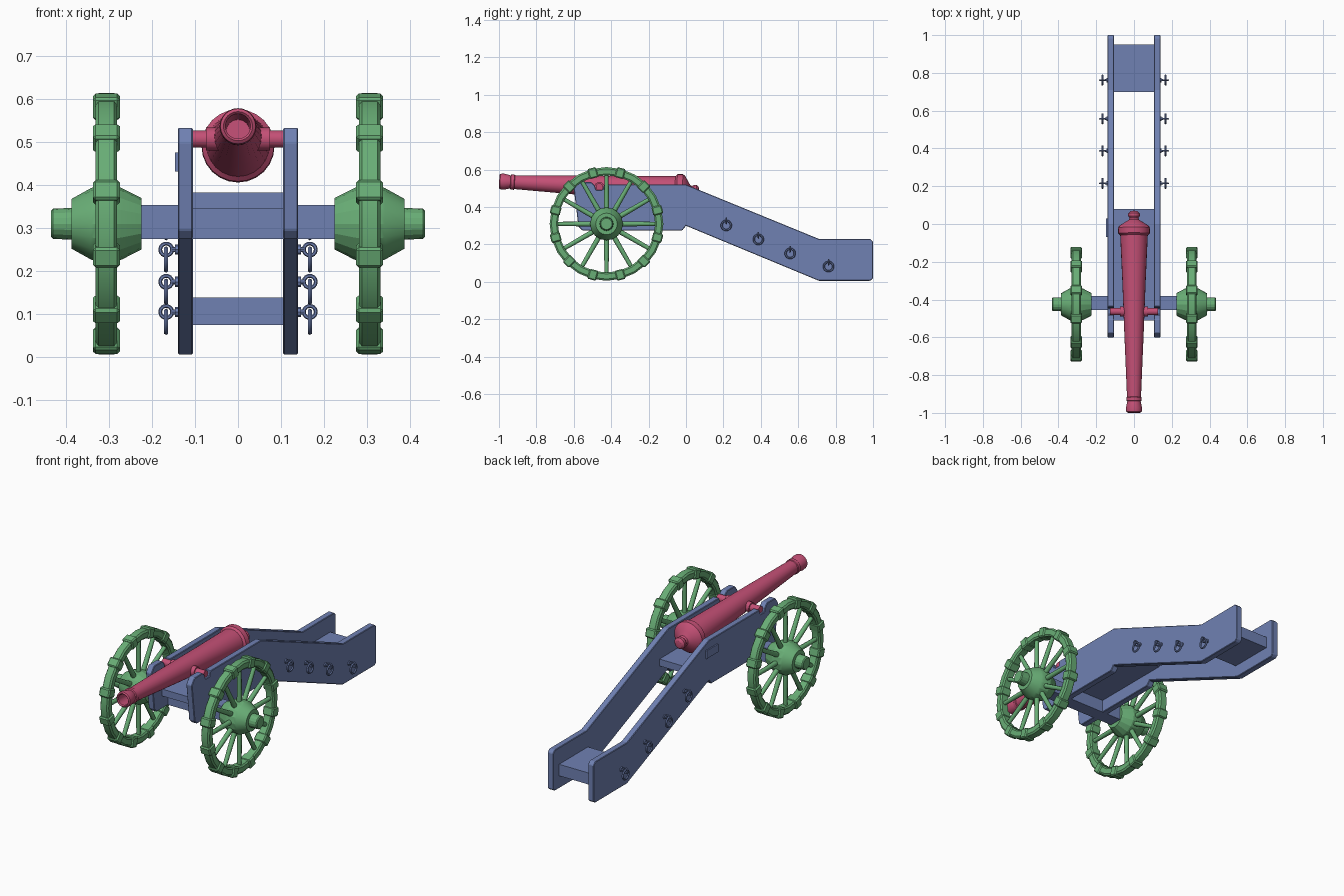
import bpy, bmesh, math
from mathutils import Matrix, Vector

if "Cube" in bpy.data.objects:
    bpy.data.objects.remove(bpy.data.objects["Cube"])


def material(name, rgb):
    m = bpy.data.materials.new(name)
    m.diffuse_color = (*rgb, 1)
    m.use_nodes = True
    m.node_tree.nodes["Principled BSDF"].inputs["Base Color"].default_value = m.diffuse_color
    return m


RED = material("barrel_red", (0.55, 0.08, 0.18))
BLUE = material("carriage_blue", (0.16, 0.22, 0.45))
GREEN = material("wheel_green", (0.14, 0.42, 0.18))


def finish(bm, name, mat, bevel=0, smooth=30):
    bmesh.ops.recalc_face_normals(bm, faces=bm.faces[:])
    me = bpy.data.meshes.new(name)
    bm.to_mesh(me)
    bm.free()
    ob = bpy.data.objects.new(name, me)
    bpy.context.collection.objects.link(ob)
    me.materials.append(mat)
    if bevel:
        b = ob.modifiers.new("bevel", "BEVEL")
        b.width, b.segments = bevel, 1
    if smooth:
        bpy.ops.object.select_all(action='DESELECT')
        ob.select_set(True)
        bpy.context.view_layer.objects.active = ob
        bpy.ops.object.shade_smooth_by_angle(angle=math.radians(smooth))
    return ob


def lathe(bm, prof, n, mat, closed=False):
    """Turn (distance, radius) pairs about local z; mat places the result."""
    rings = []
    for d, r in prof:
        if r == 0:
            rings.append([bm.verts.new(mat @ Vector((0, 0, d)))] * n)
        else:
            rings.append([bm.verts.new(mat @ Vector((r * math.cos(2 * math.pi * i / n),
                          r * math.sin(2 * math.pi * i / n), d))) for i in range(n)])
    pairs = list(zip(rings, rings[1:]))
    if closed:
        pairs.append((rings[-1], rings[0]))
    for a, b in pairs:
        for i in range(n):
            j = (i + 1) % n
            bm.faces.new(list(dict.fromkeys((a[i], a[j], b[j], b[i]))))


def torus(bm, R, r, mat, n=14, k=6):
    prof = [(r * math.sin(2 * math.pi * i / k), R + r * math.cos(2 * math.pi * i / k)) for i in range(k)]
    lathe(bm, prof, n, mat, True)


def box(bm, lo, hi, mat=Matrix()):
    lo, hi = Vector(lo), Vector(hi)
    m = mat @ Matrix.Translation((lo + hi) / 2) @ Matrix.Diagonal((*(hi - lo), 1))
    bmesh.ops.create_cube(bm, size=1, matrix=m)


def place(x, y, z):
    return Matrix.Translation((x, y, z))


TO_X = Matrix.Rotation(math.pi / 2, 4, 'Y')
TO_Y = Matrix.Rotation(-math.pi / 2, 4, 'X')

# Barrel: hollow muzzle, tapering tube, breech ring and knob
tilt = Matrix.Rotation(math.radians(-2.7), 4, 'X')
axis = place(0, 0, 0.49) @ tilt @ TO_Y
bm = bmesh.new()
lathe(bm, [(-0.75, 0), (-0.75, 0.027), (-0.995, 0.029), (-1.0, 0.034), (-0.995, 0.041), (-0.975, 0.043),
           (-0.94, 0.035), (-0.937, 0.041), (-0.92, 0.041), (-0.917, 0.037), (-0.56, 0.052),
           (-0.3, 0.062), (-0.06, 0.073), (-0.05, 0.084), (-0.02, 0.085), (-0.008, 0.076),
           (0.008, 0.05), (0.022, 0.028), (0.032, 0.024), (0.042, 0.031), (0.056, 0.031),
           (0.067, 0.02), (0.071, 0)], 24, axis)
finish(bm, "barrel", RED)
bm = bmesh.new()
lathe(bm, [(-0.128, 0), (-0.128, 0.02), (0.128, 0.02), (0.128, 0)], 14, place(0, -0.463, 0.507) @ TO_X)
for s in (-1, 1):
    lathe(bm, [(s * 0.04, 0), (s * 0.04, 0.027), (s * 0.075, 0.027), (s * 0.075, 0)], 14,
          place(0, -0.463, 0.507) @ TO_X)
finish(bm, "trunnions", RED)

# Carriage cheeks with a notch for the trunnions
cheek = [(-0.6, 0.5), (-0.575, 0.533), (-0.505, 0.533), (-0.488, 0.515), (-0.48, 0.492), (-0.446, 0.492),
         (-0.438, 0.52), (0.0, 0.52), (0.05, 0.5), (0.71, 0.23), (0.985, 0.23), (1.0, 0.215), (1.0, 0.018),
         (0.985, 0.006), (0.71, 0.006), (0.0, 0.3), (-0.02, 0.275), (-0.555, 0.275), (-0.575, 0.295)]
for s, side in ((-1, "left"), (1, "right")):
    bm = bmesh.new()
    f = bm.faces.new([bm.verts.new((s * 0.105, y, z)) for y, z in cheek])
    ext = bmesh.ops.extrude_face_region(bm, geom=[f], use_keep_orig=True)
    for v in ext["geom"]:
        if isinstance(v, bmesh.types.BMVert):
            v.co.x = s * 0.14
    finish(bm, side + "_cheek", BLUE, 0.003, 0)

# Planks and axle between the cheeks
for name, lo, hi in (("bed_plank", (-0.107, -0.51, 0.345), (0.107, 0.08, 0.383)),
                     ("axle_beam", (-0.23, -0.455, 0.275), (0.23, -0.38, 0.354)),
                     ("trail_plank", (-0.107, 0.7, 0.075), (0.107, 0.95, 0.138)),
                     ("side_plate", (-0.147, -0.07, 0.432), (-0.138, 0.03, 0.476))):
    bm = bmesh.new()
    box(bm, lo, hi)
    finish(bm, name, BLUE, 0, 0)

# Eyebolts with hanging rings along the trail
for s, side in ((-1, "left"), (1, "right")):
    bm = bmesh.new()
    for y, z in ((0.215, 0.325), (0.387, 0.25), (0.557, 0.175), (0.762, 0.105)):
        lathe(bm, [(0.138, 0), (0.138, 0.012), (0.146, 0.012), (0.146, 0.006), (0.154, 0.006), (0.154, 0)],
              8, place(0, y, z) @ Matrix.Scale(s, 4, (1, 0, 0)) @ TO_X)
        torus(bm, 0.014, 0.0045, place(s * 0.167, y, z) @ TO_Y)
        torus(bm, 0.025, 0.0055, place(s * 0.167, y, z - 0.023) @ TO_X)
    finish(bm, side + "_rings", BLUE, 0, 40)

# Wheels: rim, iron bands, twelve spokes and turned hub
for s, side in ((-1, "left"), (1, "right")):
    hub = place(0, -0.425, 0.31) @ Matrix.Scale(s, 4, (1, 0, 0))
    bm = bmesh.new()
    lathe(bm, [(0.281, 0.268), (0.287, 0.26), (0.325, 0.26), (0.331, 0.268), (0.331, 0.295),
               (0.324, 0.304), (0.288, 0.304), (0.281, 0.295)], 24, hub @ TO_X, True)
    finish(bm, side + "_rim", GREEN, 0, 20)
    bm = bmesh.new()
    for i in range(12):
        turn = Matrix.Rotation(math.radians(30 * i + 15), 4, 'X')
        box(bm, (0.275, -0.024, 0.254), (0.337, 0.024, 0.309), hub @ turn)
    finish(bm, side + "_rim_bands", GREEN, 0.006, 0)
    bm = bmesh.new()
    for i in range(12):
        turn = Matrix.Rotation(math.radians(30 * i), 4, 'X')
        lathe(bm, [(0.06, 0.014), (0.27, 0.011)], 8, hub @ turn @ place(0.306, 0, 0))
    finish(bm, side + "_spokes", GREEN, 0, 50)
    bm = bmesh.new()
    lathe(bm, [(0.225, 0), (0.225, 0.06), (0.27, 0.083), (0.283, 0.088), (0.328, 0.088), (0.342, 0.083),
               (0.387, 0.058), (0.387, 0.037), (0.43, 0.035), (0.435, 0.03), (0.435, 0)], 16, hub @ TO_X)
    finish(bm, side + "_hub", GREEN, 0, 20)
